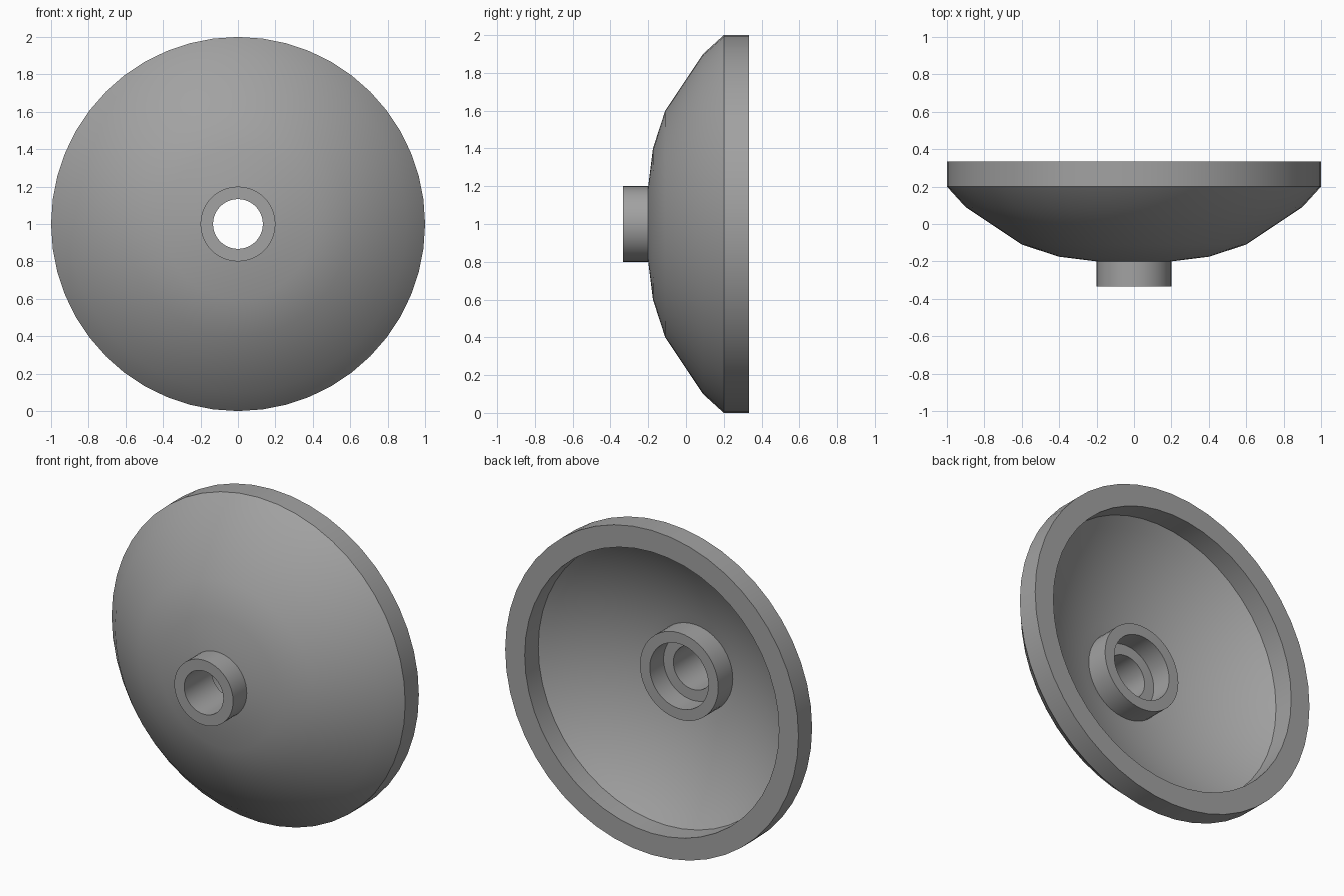
import bpy
import math

default = bpy.data.objects.get("Cube")
if default:
    bpy.data.objects.remove(default, do_unlink=True)

SEGMENTS = 48
CENTRE_Z = 1.0

grey = bpy.data.materials.new("neutral_grey")
grey.use_nodes = True
colour = (0.36, 0.36, 0.36, 1)
grey.diffuse_color = colour
grey.node_tree.nodes["Principled BSDF"].inputs["Base Color"].default_value = colour


def lathe(name, profile):
    """Revolve a closed (radius, y) profile around the front-to-back axis."""
    verts, faces = [], []
    n = len(profile)
    for s in range(SEGMENTS):
        a = 2 * math.pi * s / SEGMENTS
        verts += [(r * math.cos(a), y, CENTRE_Z + r * math.sin(a)) for r, y in profile]
    for s in range(SEGMENTS):
        t = (s + 1) % SEGMENTS
        for i in range(n):
            j = (i + 1) % n
            faces.append((s * n + i, s * n + j, t * n + j, t * n + i))
    mesh = bpy.data.meshes.new(name)
    mesh.from_pydata(verts, [], faces)
    mesh.update()
    mesh.materials.append(grey)
    obj = bpy.data.objects.new(name, mesh)
    bpy.context.collection.objects.link(obj)
    bpy.ops.object.select_all(action="DESELECT")
    obj.select_set(True)
    bpy.context.view_layer.objects.active = obj
    # Consistent outward normals, then smooth shading with crisp edges
    bpy.ops.object.mode_set(mode="EDIT")
    bpy.ops.mesh.select_all(action="SELECT")
    bpy.ops.mesh.normals_make_consistent(inside=False)
    bpy.ops.object.mode_set(mode="OBJECT")
    bpy.ops.object.shade_smooth_by_angle(angle=math.radians(30))
    return obj


# Front tube and faceted outer shell, out to the rim
outer = [(0.133, -0.333), (0.2, -0.333), (0.2, -0.2), (0.4, -0.175),
         (0.6, -0.11), (0.9, 0.09), (1.0, 0.2), (1.0, 0.333), (0.867, 0.333)]

# Spherical hollow, from the rim wall to the rear hub
R, APEX, STEPS = 1.4, -0.1, 10
hollow = []
for i in range(STEPS + 1):
    r = 0.867 + (0.267 - 0.867) * i / STEPS
    hollow.append((r, APEX + R - math.sqrt(R * R - r * r)))

# Rear hub with its stepped bore
hub = [(0.267, 0.067), (0.2, 0.067), (0.2, -0.067), (0.133, -0.067)]

lathe("dish", outer + hollow + hub)
